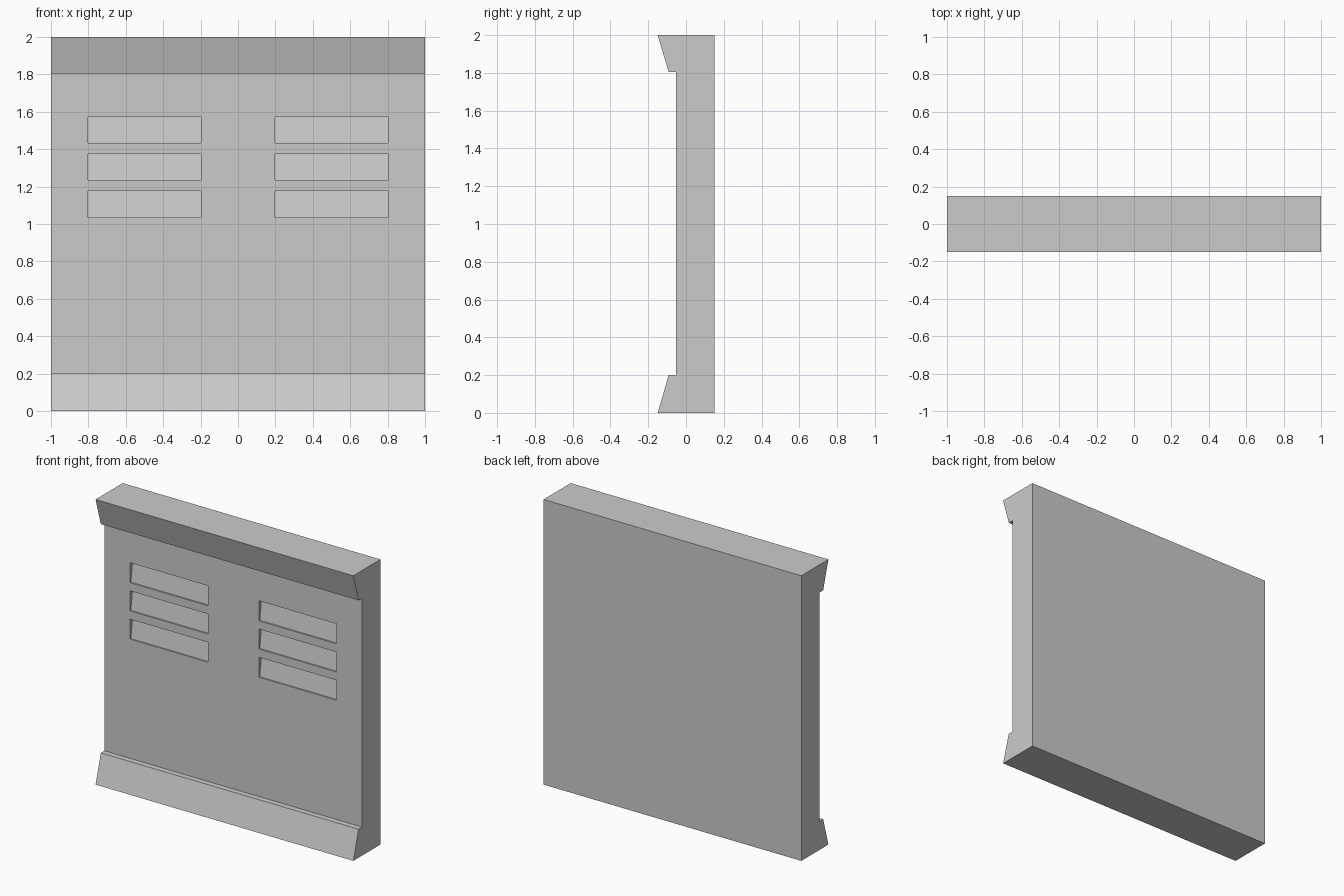
import bpy, bmesh

if "Cube" in bpy.data.objects:
    bpy.data.objects.remove(bpy.data.objects["Cube"])


def prism(name, profile, x0, x1):
    """Extrude a (y, z) profile along x."""
    bm = bmesh.new()
    face = bm.faces.new([bm.verts.new((x0, y, z)) for y, z in profile])
    ext = bmesh.ops.extrude_face_region(bm, geom=[face])
    verts = [g for g in ext["geom"] if isinstance(g, bmesh.types.BMVert)]
    bmesh.ops.translate(bm, verts=verts, vec=(x1 - x0, 0, 0))
    bmesh.ops.recalc_face_normals(bm, faces=bm.faces)
    mesh = bpy.data.meshes.new(name)
    bm.to_mesh(mesh)
    bm.free()
    obj = bpy.data.objects.new(name, mesh)
    bpy.context.collection.objects.link(obj)
    return obj


# Wall panel with flared top and bottom trim
wall = prism("wall_panel", [
    (0.15, 0), (-0.15, 0), (-0.092, 0.2), (-0.052, 0.2),
    (-0.052, 1.805), (-0.092, 1.805), (-0.15, 2), (0.15, 2)], -1, 1)

# Recessed vent slots with sloped floors, deeper at the top
for side in (-1, 1):
    for row in range(3):
        z = 1.106 + 0.198 * row
        cutter = prism("vent_cutter", [
            (-0.1, z - 0.07), (-0.042, z - 0.07),
            (-0.022, z + 0.07), (-0.1, z + 0.07)],
            side * 0.5 - 0.302, side * 0.5 + 0.302)
        cutter.hide_render = True
        cutter.hide_set(True)
        cut = wall.modifiers.new("vent", 'BOOLEAN')
        cut.operation = 'DIFFERENCE'
        cut.solver = 'EXACT'
        cut.object = cutter
